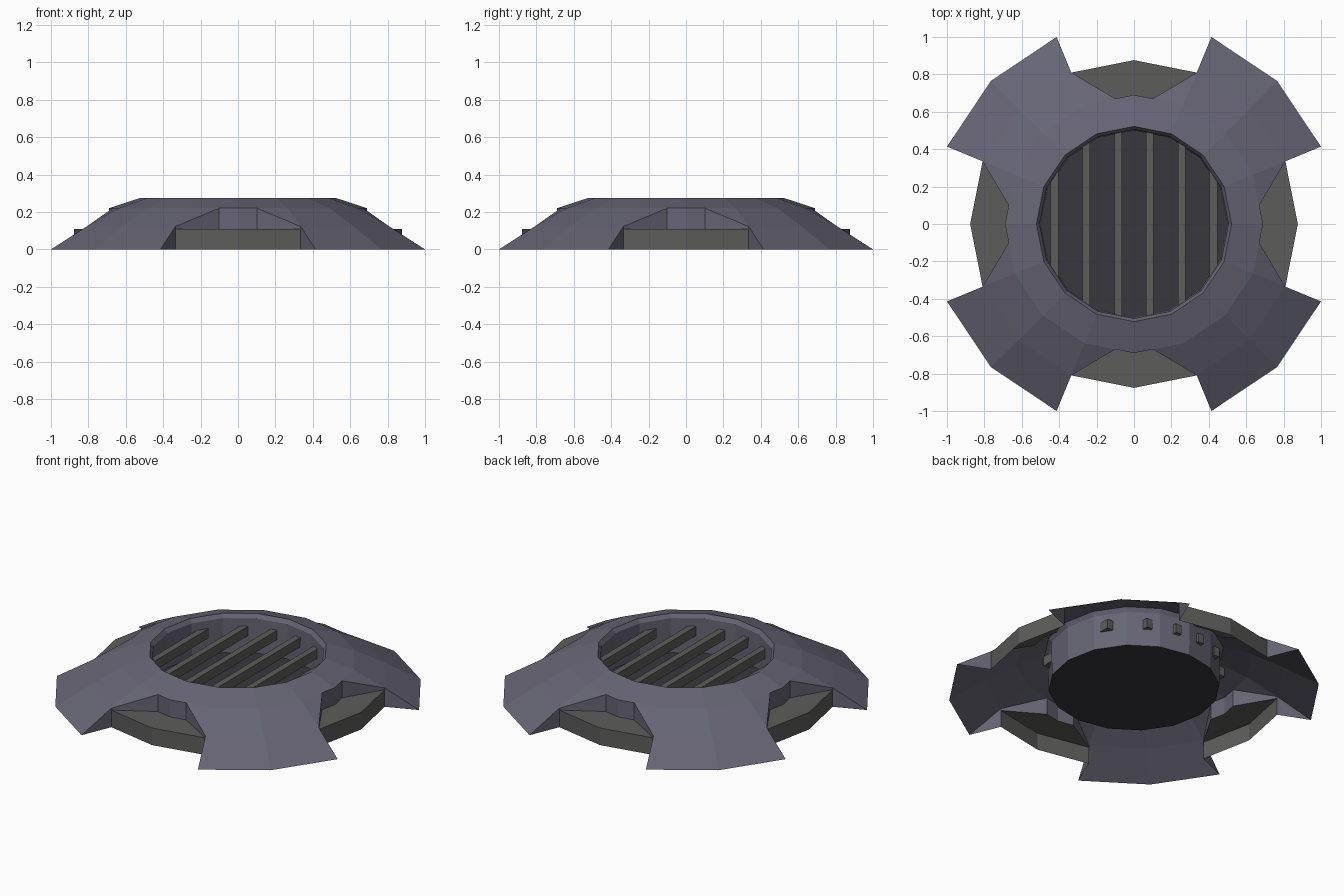
import bpy, bmesh, math
from mathutils import Vector

if "Cube" in bpy.data.objects:
    bpy.data.objects.remove(bpy.data.objects["Cube"])

STEP = math.pi / 8          # everything is 16-sided


def material(name, rgb):
    m = bpy.data.materials.new(name)
    m.diffuse_color = (*rgb, 1)
    m.use_nodes = True
    m.node_tree.nodes["Principled BSDF"].inputs["Base Color"].default_value = m.diffuse_color
    return m


PURPLE = material("dull purple metal", (0.135, 0.130, 0.178))
GRAY = material("grey metal", (0.108, 0.108, 0.105))
DARK = material("dark floor", (0.040, 0.038, 0.047))


def pt(i, r, z):
    """Point on corner i of the 16-gon of radius r."""
    return Vector((r * math.cos(i * STEP), r * math.sin(i * STEP), z))


def build(name, faces, mat):
    """Make a welded mesh object from a list of point loops."""
    bm = bmesh.new()
    for f in faces:
        bm.faces.new([bm.verts.new(p) for p in f])
    bmesh.ops.remove_doubles(bm, verts=bm.verts, dist=0.0005)
    bmesh.ops.recalc_face_normals(bm, faces=bm.faces)
    # open sheets: make the top side the outside
    if sum(f.normal.z * f.calc_area() for f in bm.faces) < 0:
        bmesh.ops.reverse_faces(bm, faces=bm.faces)
    me = bpy.data.meshes.new(name)
    bm.to_mesh(me)
    bm.free()
    ob = bpy.data.objects.new(name, me)
    me.materials.append(mat)
    bpy.context.collection.objects.link(ob)
    return ob


def strip(a, b):
    """Quads between two equally long rows of points."""
    return [(a[k], a[k + 1], b[k + 1], b[k]) for k in range(len(a) - 1)]


def ring(r, z, first=0, last=16):
    return [pt(i, r, z) for i in range(first, last + 1)]


# Radii and heights of the shell profile
FOOT, KNEE, BROW, RIM = (1.082, 0.0), (0.876, 0.122), (0.69, 0.22), (0.522, 0.275)
LIP, FLOOR, DECK = (0.505, 0.25), (0.50, 0.03), 0.11


def low(p, z=DECK):
    return Vector((p.x, p.y, z))


shell = []
# cut points split the brow edges beside each notch
for q in range(0, 16, 4):
    left_cut = pt(q, *BROW).lerp(pt(q + 1, *BROW), 0.38)
    right_cut = pt(q + 4, *BROW).lerp(pt(q + 3, *BROW), 0.38)
    brow = [pt(q, *BROW), left_cut] + ring(*BROW, q + 1, q + 3) + [right_cut, pt(q + 4, *BROW)]
    rim = ring(*RIM, q, q + 4)
    # crown between brow and rim
    shell.append((brow[0], brow[1], brow[2], rim[1], rim[0]))
    shell += strip(brow[2:5], rim[1:4])
    shell.append((brow[4], brow[5], brow[6], rim[4], rim[3]))
    # leg plates
    knee = ring(*KNEE, q + 1, q + 3)
    shell += strip(knee, brow[2:5])
    shell += strip(ring(*FOOT, q + 1, q + 3), knee)
    shell += [(knee[0], brow[2], left_cut), (knee[2], right_cut, brow[4])]
# inner chamfer of the opening
shell += strip(ring(*RIM), ring(*LIP))
build("shell", shell, PURPLE)

# Vertical walls around each notch and the side gussets of the feet
for n, q in enumerate(range(0, 16, 4)):
    a = pt(q, *BROW).lerp(pt(q - 1, *BROW), 0.38)
    b = pt(q, *BROW).lerp(pt(q + 1, *BROW), 0.38)
    edge = [pt(q - 1, *KNEE), a, pt(q, *BROW), b, pt(q + 1, *KNEE)]
    walls = strip(edge, [low(p) for p in edge])
    build(f"notch_wall_{n}", walls, PURPLE)
    for side in (-1, 1):
        i = q + side
        build(f"foot_gusset_{n}_{side}", [(pt(i, *FOOT), pt(i, *KNEE), pt(i, KNEE[0], 0))], PURPLE)
    # grey bumper: deck plate and outer skirt
    outer = ring(KNEE[0], DECK, q - 1, q + 1)
    deck = [outer + [low(b), low(edge[2]), low(a)]]
    skirt = strip(outer, [low(p, 0) for p in outer])
    build(f"bumper_{n}", deck + skirt, GRAY)

# Well below the opening
build("well_wall", strip(ring(*LIP), ring(*FLOOR)), PURPLE)
build("well_floor", [ring(*FLOOR)[:16]], DARK)

# Grille bars, ends just passing through the well wall
for k in range(6):
    x = -0.425 + 0.17 * k
    half = math.sqrt(0.515 ** 2 - x * x)
    bpy.ops.mesh.primitive_cube_add(size=1, location=(x, 0, 0.17))
    bar = bpy.context.object
    bar.name = f"grille_bar_{k}"
    bar.scale = (0.041, 2 * half, 0.06)
    bar.data.materials.append(GRAY)
